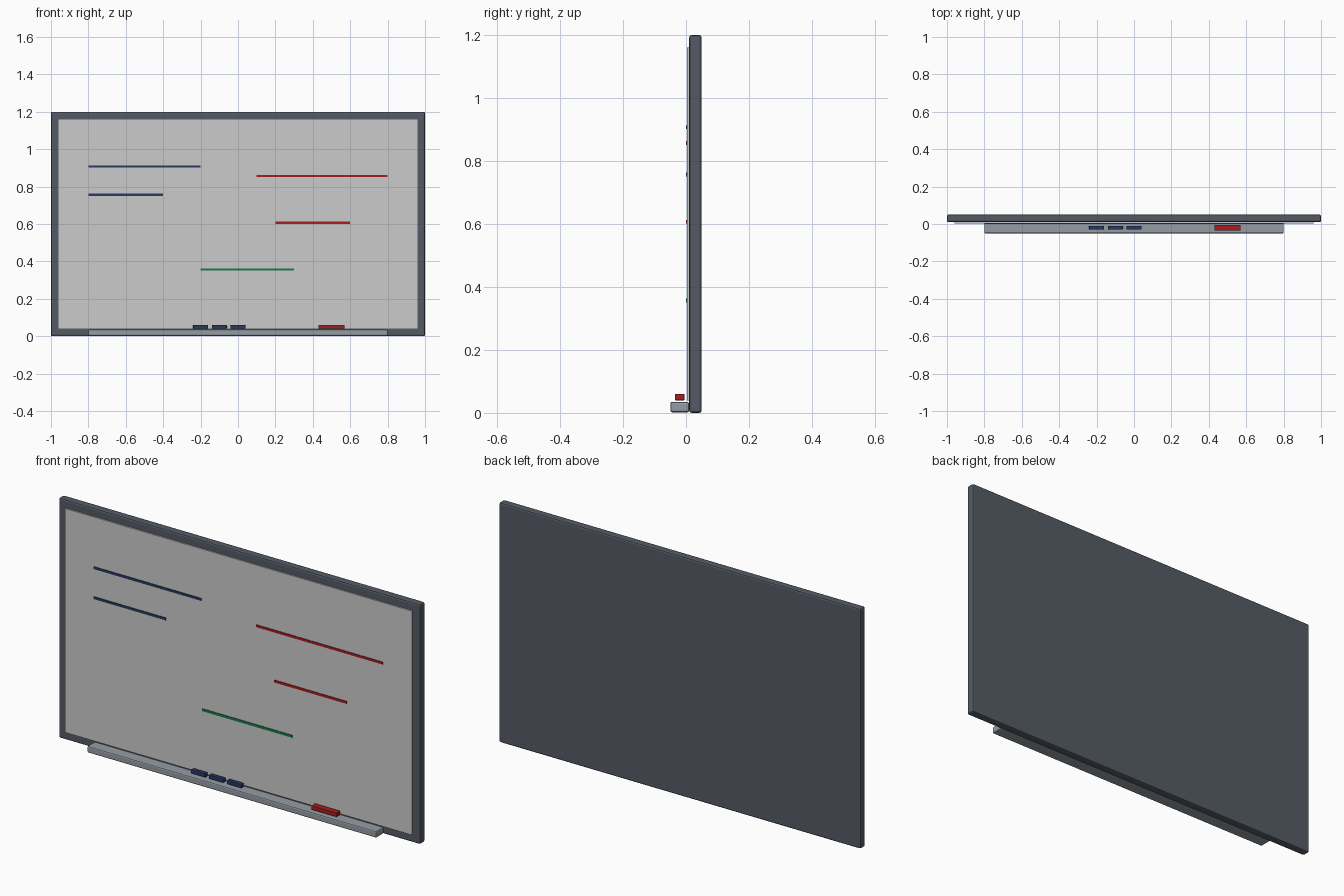
import bpy
import bmesh
from mathutils import Matrix, Vector

if "Cube" in bpy.data.objects:
    bpy.data.objects.remove(bpy.data.objects["Cube"])


def colour(name, rgb):
    m = bpy.data.materials.new(name)
    m.diffuse_color = (*rgb, 1)
    m.use_nodes = True
    m.node_tree.nodes["Principled BSDF"].inputs["Base Color"].default_value = m.diffuse_color
    return m


def box(name, lo, hi, mat=None, bevel=0.0):
    """Box between two corners, optionally with rounded edges."""
    lo, hi = Vector(lo), Vector(hi)
    bm = bmesh.new()
    bmesh.ops.create_cube(bm, size=1, matrix=Matrix.Translation((lo + hi) / 2)
                          @ Matrix.Diagonal((*(hi - lo), 1)))
    me = bpy.data.meshes.new(name)
    bm.to_mesh(me)
    bm.free()
    ob = bpy.data.objects.new(name, me)
    bpy.context.collection.objects.link(ob)
    if bevel:
        mod = ob.modifiers.new("bevel", 'BEVEL')
        mod.width = bevel
        mod.segments = 2
    if mat:
        me.materials.append(mat)
    return ob


slate = colour("slate", (0.09, 0.105, 0.13))
white = colour("white", (0.62, 0.63, 0.65))
metal = colour("metal", (0.30, 0.335, 0.37))
blue = colour("blue", (0.02, 0.04, 0.12))
red = colour("red", (0.4, 0.012, 0.012))
green = colour("green", (0.01, 0.19, 0.065))

# Backing frame, writing surface, pen tray
box("frame", (-1, 0.01, 0), (1, 0.05, 1.2), slate, 0.008)
box("writing_surface", (-0.96, 0.003, 0.04), (0.96, 0.013, 1.16), white)
box("pen_tray", (-0.8, -0.05, 0.002), (0.8, 0.01, 0.035), metal, 0.006)

# Pen strokes: start x, end x, centre height, ink
strokes = [(-0.8, -0.2, 0.907, blue), (-0.8, -0.4, 0.757, blue),
           (0.1, 0.8, 0.857, red), (0.2, 0.6, 0.607, red),
           (-0.2, 0.3, 0.357, green)]
for i, (x0, x1, z, ink) in enumerate(strokes):
    box(f"pen_stroke_{i + 1}", (x0, 0.0, z - 0.006), (x1, 0.004, z + 0.006), ink)

# Markers and eraser above the tray
for i in range(3):
    x = -0.2 + 0.1 * i
    box(f"marker_{i + 1}", (x - 0.04, -0.03, 0.04), (x + 0.04, -0.01, 0.06), blue, 0.003)
box("eraser", (0.43, -0.035, 0.04), (0.57, -0.005, 0.06), red, 0.002)
